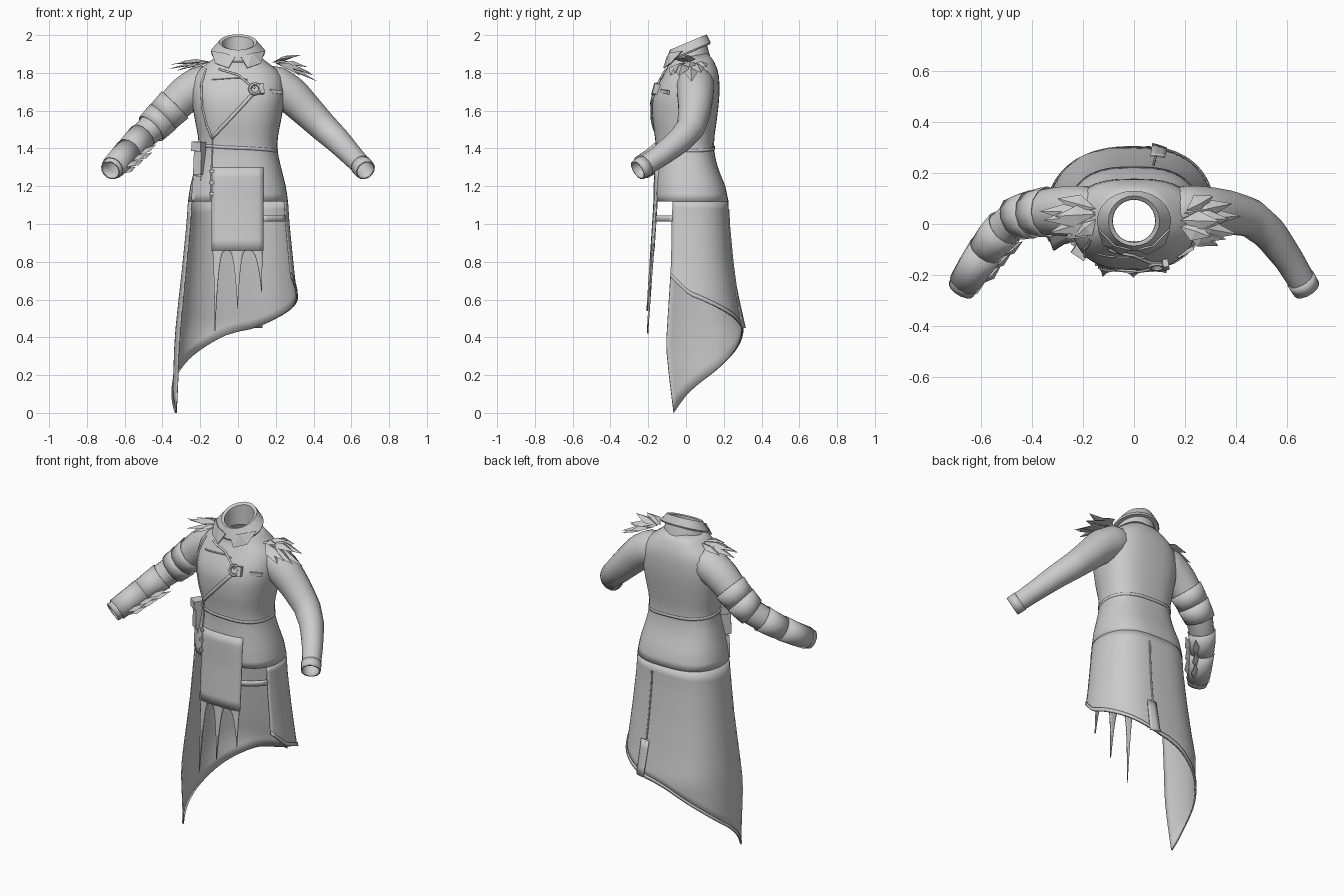
import bpy, bmesh, random
from math import sin, cos, pi, radians, sqrt
from mathutils import Vector

if "Cube" in bpy.data.objects:
    bpy.data.objects.remove(bpy.data.objects["Cube"])

random.seed(3)
CY = 0.02


def lerp_table(t, x):
    """Linear lookup in rows of (key, values...), keys ascending."""
    if x <= t[0][0]:
        return t[0][1:]
    for a, b in zip(t, t[1:]):
        if x <= b[0]:
            k = (x - a[0]) / (b[0] - a[0])
            return [p + (q - p) * k for p, q in zip(a[1:], b[1:])]
    return t[-1][1:]


def spow(v, p):
    return (1 if v >= 0 else -1) * abs(v) ** p


def make(name, verts, faces, smooth=True, thick=0):
    me = bpy.data.meshes.new(name)
    me.from_pydata([tuple(v) for v in verts], [], faces)
    bm = bmesh.new()
    bm.from_mesh(me)
    bmesh.ops.remove_doubles(bm, verts=bm.verts, dist=1e-5)
    bmesh.ops.recalc_face_normals(bm, faces=bm.faces)
    bm.to_mesh(me)
    bm.free()
    ob = bpy.data.objects.new(name, me)
    bpy.context.collection.objects.link(ob)
    if thick:
        m = ob.modifiers.new("thickness", 'SOLIDIFY')
        m.thickness, m.offset = thick, 0
    if smooth:
        bpy.ops.object.select_all(action='DESELECT')
        ob.select_set(True)
        bpy.context.view_layer.objects.active = ob
        bpy.ops.object.shade_smooth_by_angle(angle=radians(35))
    return ob


def grid(name, fn, nu, nv, closed=False, thick=0):
    """Surface from fn(u, v), both running 0..1."""
    verts = [fn(i / nu, j / nv) for j in range(nv + 1) for i in range(nu + 1)]
    w = nu + 1
    faces = [(j * w + i, j * w + i + 1, (j + 1) * w + i + 1, (j + 1) * w + i)
             for j in range(nv) for i in range(nu)]
    return make(name, verts, faces, True, thick)


def tube(name, pts, r):
    cu = bpy.data.curves.new(name, 'CURVE')
    cu.dimensions = '3D'
    cu.bevel_depth, cu.bevel_resolution = r, 1
    s = cu.splines.new('POLY')
    s.points.add(len(pts) - 1)
    for p, q in zip(s.points, pts):
        p.co = (*q, 1)
    ob = bpy.data.objects.new(name, cu)
    bpy.context.collection.objects.link(ob)


def box(name, loc, size, rot=(0, 0, 0)):
    bpy.ops.mesh.primitive_cube_add(size=1, location=loc, rotation=rot)
    ob = bpy.context.object
    ob.name, ob.scale = name, size
    m = ob.modifiers.new("bevel", 'BEVEL')
    m.width, m.segments = 0.006, 1


# torso: z, half width, front y, back y
TORSO = [(1.12, .262, -.165, .222), (1.2, .25, -.165, .205), (1.3, .225, -.16, .165),
         (1.38, .206, -.155, .146), (1.45, .206, -.16, .146), (1.55, .225, -.175, .16),
         (1.65, .243, -.178, .172), (1.72, .245, -.155, .175), (1.78, .232, -.122, .172),
         (1.83, .19, -.095, .16), (1.87, .13, -.08, .14), (1.9, .1, -.07, .115)]


def torso(a, z, off=0):
    rx, f, b = lerp_table(TORSO, z)
    s = spow(sin(a), .9)
    return ((rx + off) * spow(cos(a), .7), CY + ((b - CY if s > 0 else CY - f) + off) * s, z)


def front(x, z, off=.004):
    rx, f, b = lerp_table(TORSO, z)
    c = min(1, abs(x) / rx) ** (1 / .7)
    return Vector((x, CY - (CY - f) * sqrt(1 - c * c) ** .9 - off, z))


grid("coat_body", lambda u, v: torso(2 * pi * u, 1.12 + .78 * v), 36, 20, thick=.006)

# skirt, open at the front, with a slanted hem
SKIRT = [(0, .35, .27, -.065), (.2, .34, .28, -.09), (.35, .335, .288, -.105), (.45, .328, .298, -.1),
         (.6, .312, .272, -.09), (.8, .29, .245, -.078), (1, .27, .226, -.075), (1.12, .262, .222, -.07)]
HEM = [(-25, 0), (10, .16), (45, .28), (70, .36), (90, .43), (120, .5), (150, .56), (180, .62), (205, .72)]


def skirt(deg, z, off=0):
    rx, b, f = lerp_table(SKIRT, z)
    a = radians(deg)
    d = min(deg, 180 - deg)
    y = CY + (b - CY + off) * sin(a) ** .9 if d > 0 else CY + (CY - f) * d / 25
    return (-(rx + off) * spow(cos(a), .7), y, z)


def hem(deg):
    return lerp_table(HEM, deg)[0]


def skirt_uv(u, v):
    d = -25 + 230 * u
    return skirt(d, 1.12 + (hem(d) - 1.12) * v)


grid("skirt", skirt_uv, 42, 14, thick=.006)
grid("hem_band", lambda u, v: skirt(-25 + 230 * u, hem(-25 + 230 * u) + .022 * v, .006), 42, 1, thick=.004)
tube("skirt_back_seam", [skirt(99, 1.36 - .02 * i if i < 1 else 1.12 - .045 * i, .004) for i in range(1, 15)], .005)
grid("back_slit_flap", lambda u, v: skirt(96 + 9 * u, .66 - .21 * v, .006 + .012 * v * (1 - u)), 3, 4, thick=.005)

# front panel ending in three tapered tails
def panel(x, z):
    p = front(x, max(z, 1.12), .003)
    p.z = z
    p.y -= .065 * max(0, 1.12 - z)
    return p


grid("front_panel", lambda u, v: panel(-.14 + .275 * u, 1.3 - .44 * v), 10, 8, thick=.008)
for a, b, tip, zt in [(-.14, -.06, -.122, .42), (-.06, .05, -.002, .54), (.05, .135, .125, .64)]:
    def tail(u, v):
        k = v ** .5 * .75 + .25 * v
        x0, x1 = a + (tip - a) * k, b + (tip - b) * k
        return panel(x0 + (x1 - x0) * u, .86 + (zt - .86) * v * v)
    grid("panel_tail", tail, 4, 9, thick=.008)

# strap bridging the panel and the skirt opening
grid("hip_strap", lambda u, v: (.13 + .122 * u, -.16 + .09 * u ** 1.5, 1.012 + .034 * v), 5, 1, thick=.008)

# sleeves: position along arm, centre x, y, z, radius
ARM = [(0, .14, .045, 1.755, .085), (.12, .2, .05, 1.735, .1), (.25, .28, .05, 1.685, .096),
       (.4, .37, .045, 1.595, .084), (.55, .455, .025, 1.51, .074), (.68, .53, -.035, 1.44, .066),
       (.84, .61, -.145, 1.355, .055), (1, .675, -.255, 1.285, .05)]


def arm(side, s, a, off=0):
    c = Vector(lerp_table(ARM, s)[:3])
    t = (Vector(lerp_table(ARM, s + .08)[:3]) - Vector(lerp_table(ARM, s - .08)[:3])).normalized()
    n = t.cross(Vector((0, 1, 0))).normalized()
    p = c + (n * cos(a) + t.cross(n) * sin(a)) * (lerp_table(ARM, s)[3] + off)
    return Vector((p.x * side, p.y, p.z))


for side in (1, -1):
    grid("sleeve", lambda u, v: arm(side, v, 2 * pi * u), 14, 18, thick=.005)
    grid("cuff", lambda u, v: arm(side, .94 + .06 * v, 2 * pi * u, .004), 14, 1, thick=.004)

# layered guards on one arm only
for s0, s1, o in [(.34, .45, .009), (.45, .56, .012), (.64, .8, .008), (.78, .97, .011)]:
    grid("arm_guard", lambda u, v: arm(-1, s0 + (s1 - s0) * v, 2 * pi * u, o), 12, 2, thick=.005)


def plate(name, b, t, w, up=(0, 0, 1), h=.015):
    """Pointed faceted plate from base b to tip t."""
    b, t, up = Vector(b), Vector(t), Vector(up)
    side = (t - b).cross(up).normalized() * w
    m = b.lerp(t, .45)
    vs = [b, m + side, t, m - side, m + up * h, m - up * .004]
    make(name, vs, [(0, 1, 4), (1, 2, 4), (2, 3, 4), (3, 0, 4), (0, 1, 5), (1, 2, 5), (2, 3, 5), (3, 0, 5)], False)


for s in (.68, .76, .84):
    for a in (-.6, .2):
        plate("forearm_spike", arm(-1, s + .1, pi + a, .006), arm(-1, s - .03, pi + a, .03), .022, (0, -.5, .8))

# shoulder plates, fuller on one side
for t in [(.42, .03, 1.755), (.405, -.04, 1.785), (.385, .08, 1.8), (.33, -.085, 1.785),
          (.31, .11, 1.83), (.335, .01, 1.895), (.30, -.05, 1.885), (.37, .02, 1.83), (.36, -.06, 1.8)]:
    plate("right_shoulder_plate", (.2 + random.uniform(-.02, .02), t[1] * .4 + .01, 1.855), t, .04, (.3, 0, .9), .022)
for t in [(-.37, .05, 1.82), (-.355, .015, 1.845), (-.33, -.035, 1.81), (-.3, .1, 1.835),
          (-.27, -.06, 1.81), (-.31, .03, 1.86), (-.23, -.05, 1.84)]:
    plate("left_shoulder_plate", (-.15, .03 + t[1] * .3, 1.86), t, .038, (-.2, 0, .95), .014)

# collar: rx, ry, base z, tilt
COLLAR = [(.083, .083, 1.86, .1), (.084, .084, 1.957, .42), (.1, .098, 1.963, .42),
          (.145, .118, 1.912, .42), (.142, .115, 1.903, .42), (.108, .1, 1.915, .3), (.125, .115, 1.862, .25)]


def collar(u, v):
    rx, ry, z, k = COLLAR[round(v * 6)]
    y = ry * sin(2 * pi * u)
    return (rx * cos(2 * pi * u), .012 + y, z + k * y)


grid("collar", collar, 24, 6)
for s in (1, -1):
    make("collar_point", [(s * .14, -.02, 1.915), (s * .075, -.085, 1.905), (s * .015, -.1, 1.885),
                          (s * .05, -.118, 1.825), (s * .12, -.08, 1.85)], [(0, 1, 4), (1, 2, 3), (1, 3, 4)], False, .006)


# front closure: curved lapel edge, diagonal strap and seams
def path(pts, n=6, off=.004):
    return [front(a[0] + (b[0] - a[0]) * i / n, a[1] + (b[1] - a[1]) * i / n, off)
            for a, b in zip(pts, pts[1:]) for i in range(n)] + [front(*pts[-1], off)]


tube("lapel_edge", path([(-.17, 1.82), (-.195, 1.74), (-.19, 1.62), (-.165, 1.52), (-.135, 1.45)]), .006)
tube("panel_edge", path([(-.135, 1.45), (-.14, 1.3), (-.14, 1.13)]), .005)
tube("chest_seam", path([(-.14, 1.765), (0, 1.775), (.05, 1.765)]), .004)
diag = path([(-.14, 1.455), (-.04, 1.56), (.08, 1.69)], 5, .008)
grid("diagonal_strap", lambda u, v: diag[round(u * 10)] + Vector((-.006, 0, .008)) * (2 * v - 1), 10, 1, thick=.008)
tube("neck_cord", path([(-.1, 1.82), (0, 1.79), (.06, 1.74), (.09, 1.72)], 4, .008), .006)
bpy.ops.mesh.primitive_torus_add(location=front(.09, 1.715, .014), rotation=(radians(70), 0, 0), major_radius=.028,
                                 minor_radius=.009, major_segments=12, minor_segments=6)
bpy.context.object.name = "clasp_ring"
box("clasp_bar", front(.125, 1.715, .015), (.022, .03, .055), (radians(-15), 0, .2))
box("chest_tab", front(.2, 1.7, .006), (.07, .015, .02), (0, .1, .5))

# belt and hip pouch
grid("belt", lambda u, v: torso(2 * pi * u, 1.395 + .016 * v - .015 * cos(2 * pi * u), .004), 36, 1, thick=.006)
box("hip_pouch", (-.195, -.09, 1.34), (.05, .07, .16), (0, .05, -.6))
box("pouch_flap", (-.2, -.095, 1.41), (.06, .08, .05), (0, .05, -.6))
box("hip_tab", (-.215, -.085, 1.19), (.05, .025, .13), (0, .1, -.6))
for z in (1.16, 1.22, 1.28):
    box("panel_buckle", front(-.14, z, .008), (.025, .012, .014))
